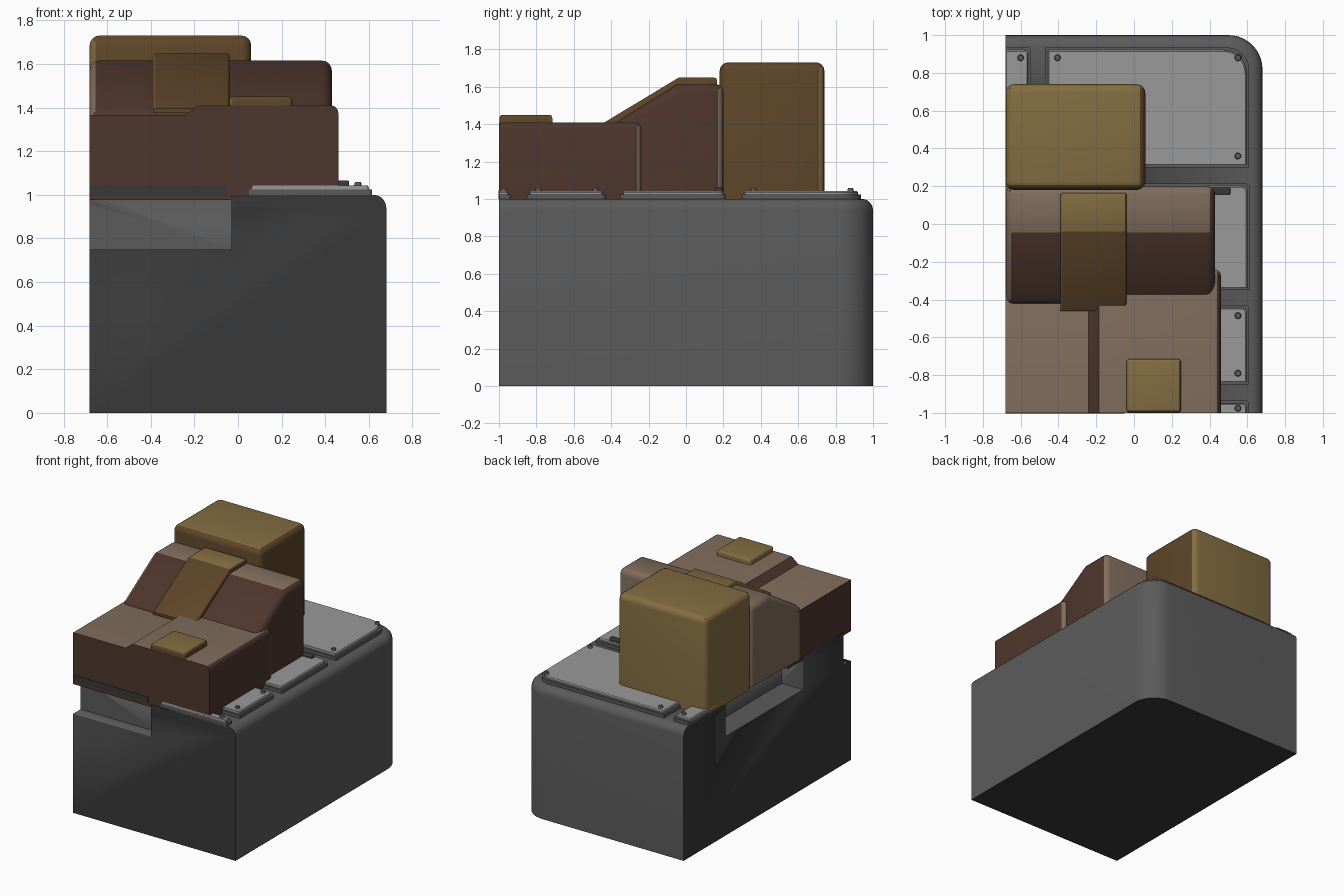
import bpy, bmesh, math
from mathutils import Vector

if "Cube" in bpy.data.objects:
    bpy.data.objects.remove(bpy.data.objects["Cube"], do_unlink=True)

LEFT, FRONT = -0.68, -1.0


def material(name, *rgb):
    m = bpy.data.materials.new(name)
    m.use_nodes = True
    m.diffuse_color = (*rgb, 1)
    m.node_tree.nodes["Principled BSDF"].inputs["Base Color"].default_value = (*rgb, 1)
    return m


light_gray = material("light_gray", .32, .32, .32)
gray = material("gray", .105, .105, .105)
dark_gray = material("dark_gray", .04, .04, .04)
light_brown = material("light_brown", .22, .155, .11)
dark_brown = material("dark_brown", .076, .037, .025)
light_gold = material("light_gold", .23, .155, .054)
dark_gold = material("dark_gold", .112, .06, .022)


def finish(name, bm, mats, rule=None):
    """Turn a bmesh into a smooth-shaded object, painting faces by rule."""
    bmesh.ops.recalc_face_normals(bm, faces=bm.faces)
    bm.normal_update()
    for f in bm.faces:
        f.material_index = rule(f) if rule else 0
    me = bpy.data.meshes.new(name)
    bm.to_mesh(me)
    bm.free()
    for m in mats:
        me.materials.append(m)
    ob = bpy.data.objects.new(name, me)
    bpy.context.collection.objects.link(ob)
    bpy.ops.object.select_all(action='DESELECT')
    ob.select_set(True)
    bpy.context.view_layer.objects.active = ob
    bpy.ops.object.shade_smooth_by_angle(angle=math.radians(35))
    return ob


def loft(rings):
    """Closed solid through rings with equal point counts."""
    bm = bmesh.new()
    loops = [[bm.verts.new(p) for p in r] for r in rings]
    for a, b in zip(loops, loops[1:]):
        for i in range(len(a)):
            j = (i + 1) % len(a)
            bm.faces.new((a[i], a[j], b[j], b[i]))
    bm.faces.new(loops[0])
    bm.faces.new(loops[-1])
    bmesh.ops.recalc_face_normals(bm, faces=bm.faces)
    return bm


def soften(bm, width, cut_left=False, min_angle=.2):
    """Bevel hard edges, leaving the underside and the flat cut sides sharp."""
    low = min(v.co.z for v in bm.verts)

    def on_cut(e):
        a, b = (v.co for v in e.verts)
        return (max(a.z, b.z) < low + .03 or max(a.y, b.y) < FRONT + .001
                or (cut_left and max(a.x, b.x) < LEFT + .001))
    edges = [e for e in bm.edges if not on_cut(e) and e.calc_face_angle(0) > min_angle]
    bmesh.ops.bevel(bm, geom=edges, offset=width, segments=4, profile=.5,
                    affect='EDGES', clamp_overlap=True)
    return bm


def box(x0, x1, y0, y1, z0, z1):
    return loft([[(x0, y0, z), (x1, y0, z), (x1, y1, z), (x0, y1, z)] for z in (z0, z1)])


def two_tone(f):
    """Top, back and left are the lighter tone; front, slope and right the darker."""
    n = f.normal
    return 0 if n.z > .9 or n.y > .5 or n.x < -.5 else 1


def front_tone(f):
    n = f.normal
    return 0 if n.z > .9 or n.y > .5 else 1


# Base block: rounded back right corner and rounded upper rim
def base_ring(z, inset):
    arc = [(.5 + (.18 - inset) * math.cos(a), .82 + (.18 - inset) * math.sin(a), z)
           for a in (math.pi / 2 * i / 10 for i in range(11))]
    return [(LEFT, FRONT, z), (.68 - inset, FRONT, z)] + arc + [(LEFT, 1 - inset, z)]


rim = [math.pi / 2 * i / 5 for i in range(6)]
base = finish("base_block", loft([base_ring(0, 0)] + [
    base_ring(.94 + .06 * math.sin(a), .06 * (1 - math.cos(a))) for a in rim]), [gray])

# Front notch and side pit cut into the base
for label, dims in (("front_notch", (-.8, -.03, -1.1, -.91, .75, 1.1)),
                    ("side_pit", (-.8, -.5, -.43, .5, .75, 1.1))):
    cutter = finish(label + "_cutter", box(*dims), [gray])
    cutter.hide_render = True
    mod = base.modifiers.new(label, 'BOOLEAN')
    mod.operation, mod.solver, mod.object = 'DIFFERENCE', 'EXACT', cutter
    bpy.context.view_layer.objects.active = base
    bpy.ops.object.modifier_apply(modifier=mod.name)
    bpy.data.objects.remove(cutter, do_unlink=True)

# Cut sides and underside of the base are dark
base.data.materials.clear()
base.data.materials.append(gray)
base.data.materials.append(dark_gray)
for p in base.data.polygons:
    n, c = p.normal, p.center
    dark = ((n.x < -.9 and c.x < LEFT + .001) or (n.y < -.9 and c.y < FRONT + .001)
            or n.z < -.9)
    p.material_index = int(dark)


# Deck panels: a low tray with a lighter plate on it
def outline(x0, x1, y0, y1, z, r):
    """Rectangle with its back right corner rounded."""
    arc = [(x1 - r + r * math.cos(a), y1 - r + r * math.sin(a), z)
           for a in (math.pi / 2 * i / 6 for i in range(7))]
    return [(x0, y0, z), (x1, y0, z)] + arc + [(x0, y1, z)]


panels = {"back_panel": (-.47, .61, .30, .935, .12),
          "back_left_panel": (LEFT, -.545, .30, .935, .02),
          "middle_panel": (.05, .615, -.35, .215, .03),
          "front_panel": (.05, .61, -.85, -.43, .02),
          "edge_panel": (.05, .61, FRONT, -.935, .02)}
for name, (x0, x1, y0, y1, r) in panels.items():
    finish(name + "_tray", loft([outline(x0, x1, y0, y1, z, r) for z in (.99, 1.025)]), [gray])
    g = .015
    a = x0 if x0 == LEFT else x0 + g
    b = y0 if y0 == FRONT else y0 + g
    plate = [outline(a, x1 - g, b, y1 - g, 1.02, r), outline(a, x1 - g, b, y1 - g, 1.035, r),
             outline(a + .006, x1 - g - .006, b, y1 - g - .006, 1.043, r)]
    finish(name, loft(plate), [light_gray])

# Bolts at the panel corners
for i, (x, y) in enumerate([(.55, .88), (-.405, .88), (.55, .36), (-.6, .88),
                            (.55, -.485), (.55, -.79), (.55, -.975)]):
    bm = bmesh.new()
    bmesh.ops.create_cone(bm, cap_ends=True, segments=12, radius1=.02, radius2=.014, depth=.025)
    bmesh.ops.translate(bm, verts=bm.verts, vec=Vector((x, y, 1.045)))
    finish(f"bolt_{i + 1}", bm, [gray])

# Handle on the middle panel
finish("panel_handle", soften(box(.38, .51, .155, .195, 1.03, 1.065), .008), [dark_gray])

# Front body: stepped profile along y
step = [(LEFT, .975), (-.03, .975), (-.03, 1), (.46, 1), (.46, 1.41),
        (-.185, 1.41), (-.24, 1.365), (LEFT, 1.365)]
bm = loft([[(x, y, z) for x, z in step] for y in (FRONT, -.24)])
finish("front_body", soften(bm, .035, cut_left=True, min_angle=.9),
       [light_brown, dark_brown], front_tone)

# Dark seam across the cut end of the front body
bm = box(LEFT, -.05, -.999, -.99, 1.0, 1.045)
bmesh.ops.translate(bm, verts=bm.verts, vec=Vector((0, -.004, 0)))
for v in bm.verts:
    v.co.y = max(v.co.y, FRONT - .003)
finish("front_seam", bm, [dark_gray])

# Middle body: sloped profile across x
slope = [(-.43, 1), (.2, 1), (.2, 1.615), (-.045, 1.615), (-.43, 1.375)]
bm = loft([[(x, y, z) for y, z in slope] for x in (LEFT, .43)])
finish("middle_body", soften(bm, .045, min_angle=.8), [light_brown, dark_brown], two_tone)

# Strap over the middle body
band = [(-.46, 1.375), (.165, 1.375), (.165, 1.648), (-.04, 1.648), (-.46, 1.395)]
bm = loft([[(x, y, z) for y, z in band] for x in (-.39, -.04)])
finish("strap", soften(bm, .012, min_angle=.8), [light_gold, dark_gold], two_tone)

# Tall rear box and small lid on the front body
finish("rear_box", soften(box(LEFT, .06, .18, .74, .99, 1.73), .045),
       [light_gold, dark_gold], two_tone)
finish("front_lid", soften(box(-.04, .25, -.998, -.715, 1.39, 1.45), .018),
       [light_gold, dark_gold], two_tone)
